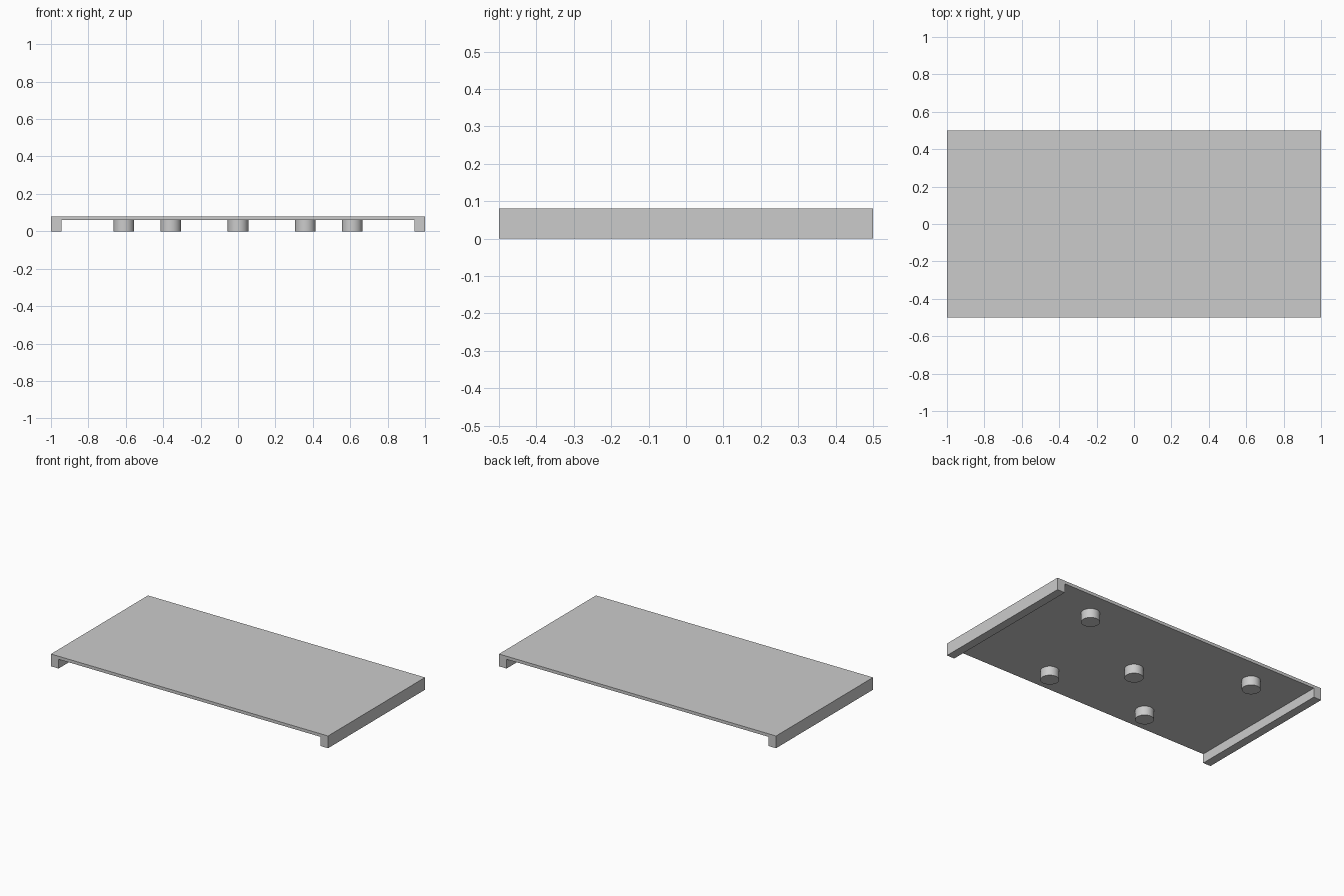
import bpy, bmesh, math

cube = bpy.data.objects.get("Cube")
if cube:
    bpy.data.objects.remove(cube, do_unlink=True)

HALF_X, HALF_Y, HEIGHT = 1.0, 0.5, 0.08
UNDERSIDE, RAIL = 0.06, 0.055

grey = bpy.data.materials.new("plain_grey")
grey.use_nodes = True
colour = (0.6, 0.6, 0.6, 1)
grey.diffuse_color = colour
grey.node_tree.nodes["Principled BSDF"].inputs["Base Color"].default_value = colour

# Tray: a shallow channel profile with a rail at each end, extruded front to back
inner = HALF_X - RAIL
half = [(inner, UNDERSIDE), (inner, 0), (HALF_X, 0), (HALF_X, HEIGHT)]
profile = half + [(-x, z) for x, z in reversed(half)]
bm = bmesh.new()
face = bm.faces.new([bm.verts.new((x, -HALF_Y, z)) for x, z in profile])
extruded = bmesh.ops.extrude_face_region(bm, geom=[face], use_keep_orig=True)
moved = [v for v in extruded["geom"] if isinstance(v, bmesh.types.BMVert)]
bmesh.ops.translate(bm, verts=moved, vec=(0, 2 * HALF_Y, 0))
bmesh.ops.recalc_face_normals(bm, faces=bm.faces)
mesh = bpy.data.meshes.new("tray")
bm.to_mesh(mesh)
bm.free()
mesh.materials.append(grey)
tray = bpy.data.objects.new("tray", mesh)
bpy.context.collection.objects.link(tray)


# Round support feet under the tray
def add_foot(name, x, y):
    bpy.ops.mesh.primitive_cylinder_add(vertices=48, radius=0.055, depth=UNDERSIDE,
                                        location=(x, y, UNDERSIDE / 2))
    foot = bpy.context.object
    foot.name = name
    foot.data.materials.append(grey)
    bpy.ops.object.shade_smooth_by_angle(angle=math.radians(30))


add_foot("centre_foot", 0, 0)
for side, label in ((1, "left"), (-1, "right")):
    add_foot(label + "_back_foot", side * 0.61, 0.333)
    add_foot(label + "_front_foot", side * 0.36, -0.333)
